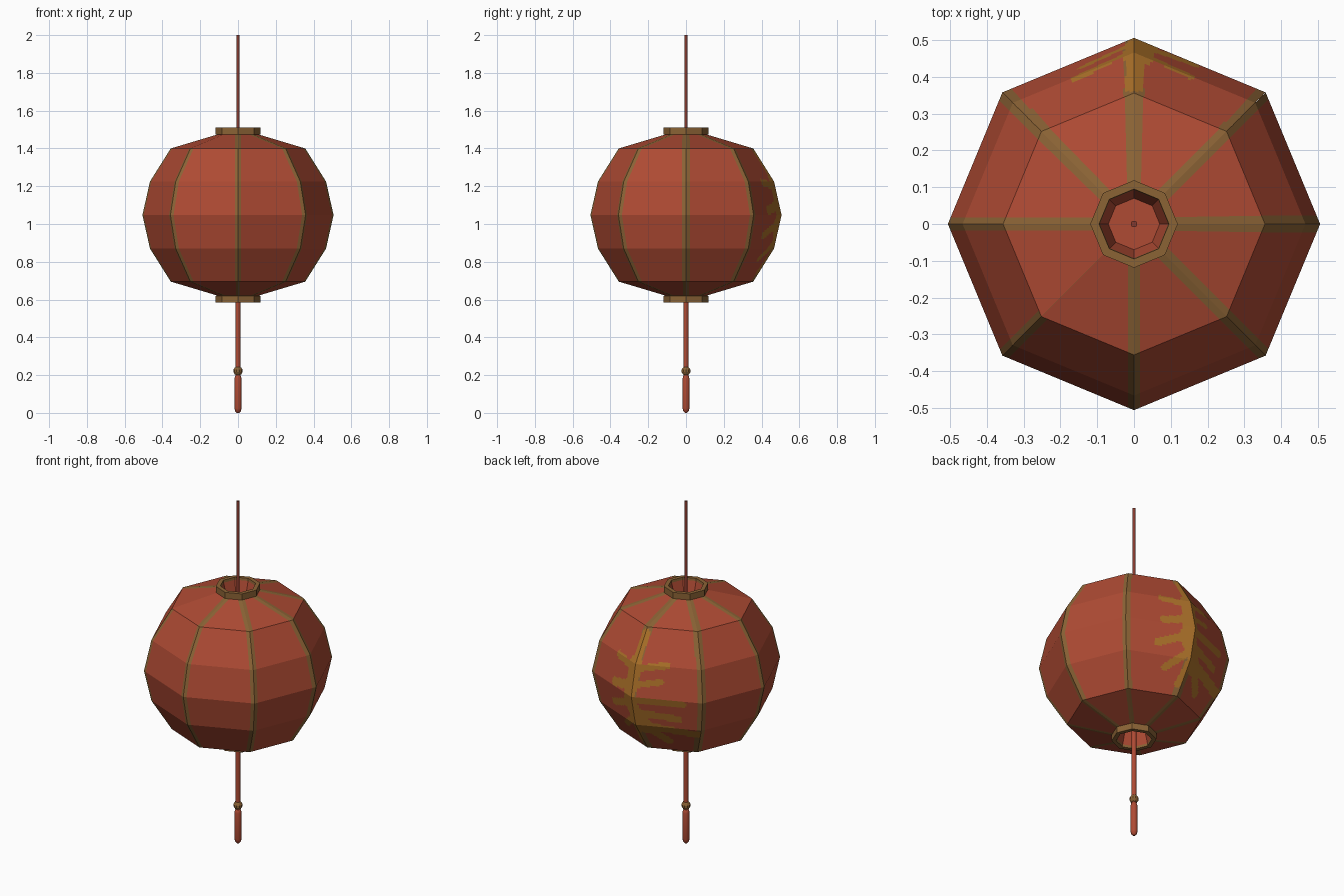
import bpy, math
from mathutils import Vector

if "Cube" in bpy.data.objects:
    bpy.data.objects.remove(bpy.data.objects["Cube"])


def mat(name, rgb):
    m = bpy.data.materials.new(name)
    m.diffuse_color = (*rgb, 1)
    m.use_nodes = True
    m.node_tree.nodes["Principled BSDF"].inputs["Base Color"].default_value = m.diffuse_color
    return m


RED = mat("lantern red", (0.43, 0.07, 0.034))
OCHRE = mat("dull gold", (0.26, 0.125, 0.036))
GOLD = mat("bright gold", (0.41, 0.165, 0.022))
DARK = mat("cord dark red", (0.24, 0.042, 0.026))


def make(name, verts, faces, mats, idx=None):
    me = bpy.data.meshes.new(name)
    me.from_pydata(verts, [], faces)
    for m in mats:
        me.materials.append(m)
    if idx:
        for p, i in zip(me.polygons, idx):
            p.material_index = i
    ob = bpy.data.objects.new(name, me)
    bpy.context.collection.objects.link(ob)
    return ob


def lathe(name, profile, m, n=8, smooth=False):
    """Spin a (radius, z) profile; upward profile gives outward faces."""
    v, f = [], []
    for r, z in profile:
        for k in range(n):
            a = math.tau * k / n
            v.append((r * math.cos(a), r * math.sin(a), z))
    for j in range(len(profile) - 1):
        for k in range(n):
            k2 = (k + 1) % n
            f.append((j * n + k, j * n + k2, (j + 1) * n + k2, (j + 1) * n + k))
    for j, flip in ((0, True), (len(profile) - 1, False)):
        ring = [j * n + k for k in range(n)]
        if name.endswith("collar"):
            continue
        if name.endswith("cup") and profile[j][0] > 0.08:
            continue
        f.append(tuple(ring[::-1] if flip else ring))
    ob = make(name, v, f, [m])
    if smooth:
        for p in ob.data.polygons:
            p.use_smooth = len(p.vertices) == 4
    return ob


# Lantern body: eight-sided, painted ribs on the edges, emblem on the back edge
MID = 1.0475
RINGS = [(0.105, 0.62), (0.356, 0.695), (0.466, 0.87), (0.506, 1.0475),
         (0.466, 1.225), (0.356, 1.40), (0.105, 1.475)]
RIB = [0.027, 0.023, 0.03, 0.026, 0.021, 0.02, 0.02, 0.022]

# Emblem strokes on the back: (s0, z0, s1, z1, half width), s = distance from edge
STROKES = [
    (0.0, 1.36, 0.01, 1.20, 0.028), (0.01, 1.22, 0.03, 1.0, 0.045),
    (0.03, 1.0, -0.05, 0.86, 0.05), (-0.05, 0.86, -0.14, 0.77, 0.028),
    (0.03, 1.20, 0.16, 1.22, 0.02), (0.03, 1.10, 0.17, 1.07, 0.024),
    (0.03, 1.0, 0.19, 0.94, 0.022), (0.0, 0.92, 0.12, 0.82, 0.02),
    (0.0, 1.20, -0.17, 1.23, 0.018), (0.0, 1.11, -0.15, 1.14, 0.017),
    (0.0, 1.03, -0.28, 1.03, 0.018), (-0.03, 0.95, -0.24, 0.93, 0.022),
    (-0.05, 0.87, -0.35, 0.83, 0.026), (0.0, 0.86, 0.02, 0.75, 0.02),
]


def in_emblem(s, z):
    p = Vector((s, z))
    for s0, z0, s1, z1, w in STROKES:
        a, d = Vector((s0, z0)), Vector((s1 - s0, z1 - z0))
        t = max(0, min(1, (p - a).dot(d) / d.dot(d)))
        if (p - a - d * t).length < w:
            return True
    return False


def point(k, ring, u):
    r, z = ring
    a = [Vector((r * math.cos(q * math.pi / 4), r * math.sin(q * math.pi / 4), z))
         for q in (k, k + 1)]
    return a[0].lerp(a[1], u)


def rib_cuts(k, band, r):
    side = 2 * r * math.sin(math.pi / 8)
    scale = 0.6 if band == 0 else 0.9
    w = []
    for e in (k, (k + 1) % 8):
        gone = e == 5 and band == 5
        w.append(0.0005 if gone else min(RIB[e] * scale / side, 0.25))
    return [0, w[0], 1 - w[1], 1]


verts, faces, idx = [], [], []


def quad(pts, i):
    n = len(verts)
    verts.extend(pts)
    faces.append((n, n + 1, n + 2, n + 3))
    idx.append(i)


for k in range(8):
    for b in range(6):
        lo, hi = RINGS[b], RINGS[b + 1]
        if k in (1, 2) and 0 < b < 5:      # finely cut back panels
            nu, nv = 44, 18
            for i in range(nu):
                for j in range(nv):
                    v0, v1 = j / nv, (j + 1) / nv
                    rows = [(lo[0] + (hi[0] - lo[0]) * v, lo[1] + (hi[1] - lo[1]) * v)
                            for v in (v0, v1)]
                    u0, u1 = i / nu, (i + 1) / nu
                    um = (u0 + u1) / 2
                    side = (rows[0][0] + rows[1][0]) * math.sin(math.pi / 8)
                    zm = (rows[0][1] + rows[1][1]) / 2
                    s = (1 - um) * side if k == 1 else -um * side
                    outer = 1 if k == 1 else 3
                    m = 0
                    if abs(s) < RIB[2] or side - abs(s) < RIB[outer]:
                        m = 1
                    if in_emblem(s, zm):
                        m = 2
                    quad([point(k, rows[0], u0), point(k, rows[0], u1),
                          point(k, rows[1], u1), point(k, rows[1], u0)], m)
        else:
            c0, c1 = rib_cuts(k, b, lo[0]), rib_cuts(k, b, hi[0])
            for i in range(3):
                quad([point(k, lo, c0[i]), point(k, lo, c0[i + 1]),
                      point(k, hi, c1[i + 1]), point(k, hi, c1[i])],
                     0 if i == 1 else 1)
make("lantern_body", verts, faces, [RED, OCHRE, GOLD], idx)

# Collars and recessed cups at both ends
collar = [(0.10, 1.474), (0.119, 1.475), (0.119, 1.511), (0.095, 1.511), (0.093, 1.495)]
cup = [(0.093, 1.497), (0.07, 1.41)]


def flipped(profile):
    return [(r, 2 * MID - z) for r, z in reversed(profile)]


lathe("top_collar", collar, OCHRE)
lathe("bottom_collar", flipped(collar), OCHRE)


lathe("top_cup", cup, RED)
lathe("bottom_cup", flipped(cup), RED)

# Hanging cord, tassel cord, bead and tassel
lathe("hanging_cord", [(0.009, 1.405), (0.009, 2.0)], DARK, smooth=True)
lathe("tassel_cord", [(0.013, 0.19), (0.013, 0.69)], RED, smooth=True)
bead = [(0.025 * math.cos(t), 0.222 + 0.025 * math.sin(t))
        for t in [math.radians(d) for d in (-75, -45, -15, 15, 45, 75)]]
lathe("bead", bead, OCHRE, n=10)
lathe("tassel", [(0.006, 0.0), (0.015, 0.009), (0.019, 0.025), (0.019, 0.18),
                 (0.015, 0.196), (0.008, 0.202)], RED, n=10, smooth=True)
